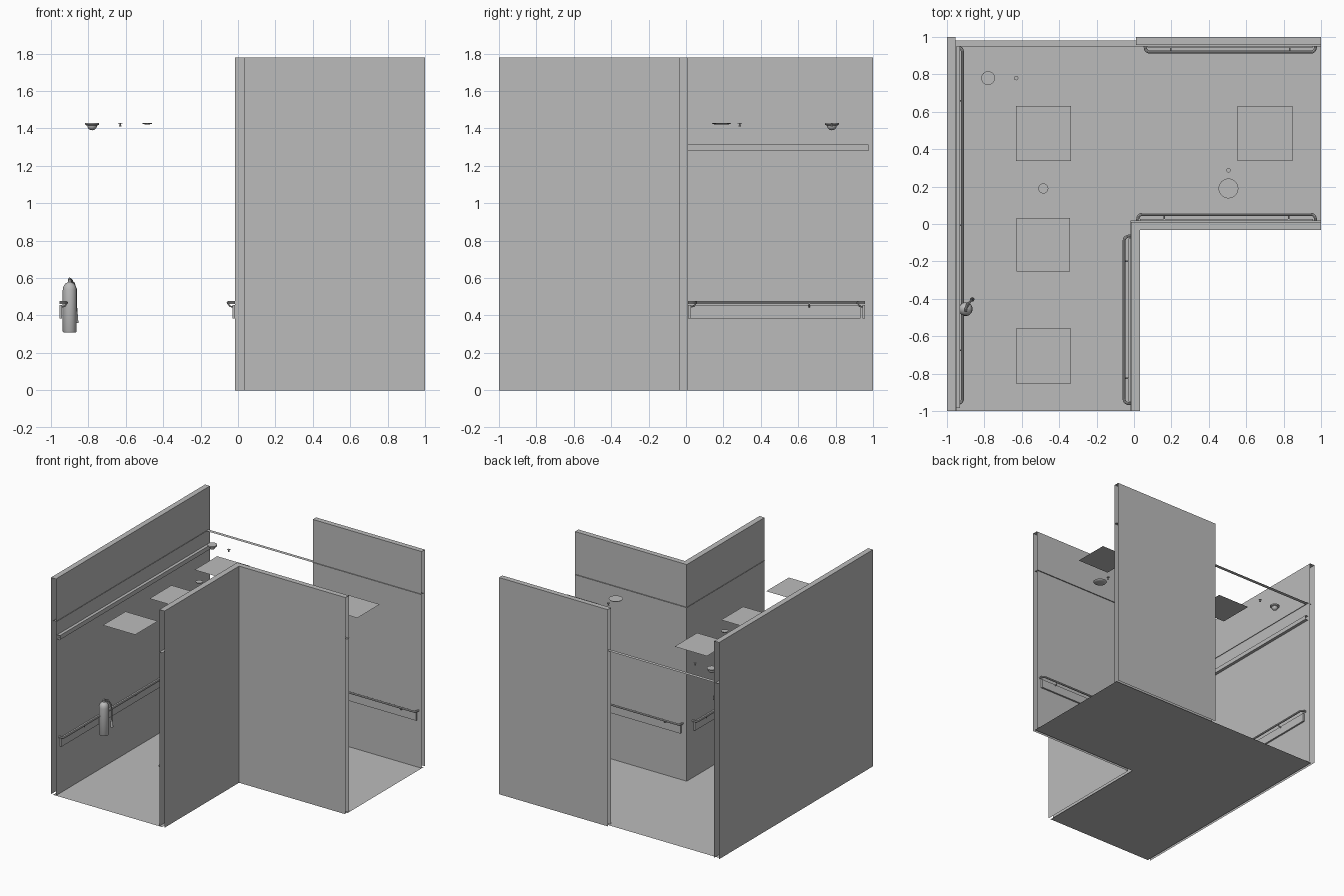
import bpy, bmesh, math
from mathutils import Vector

cube = bpy.data.objects.get("Cube")
if cube:
    bpy.data.objects.remove(cube, do_unlink=True)

grey = bpy.data.materials.new("plain_grey")
grey.use_nodes = True
grey.diffuse_color = (0.5, 0.5, 0.5, 1)
grey.node_tree.nodes["Principled BSDF"].inputs["Base Color"].default_value = (0.5, 0.5, 0.5, 1)

H = 1.78      # wall height
CEIL = 1.43   # ceiling level


def add(name, mesh, smooth=False):
    ob = bpy.data.objects.new(name, mesh)
    bpy.context.collection.objects.link(ob)
    mesh.materials.clear()
    mesh.materials.append(grey)
    if smooth:
        bpy.ops.object.select_all(action='DESELECT')
        ob.select_set(True)
        bpy.context.view_layer.objects.active = ob
        bpy.ops.object.shade_smooth_by_angle(angle=math.radians(40))
    return ob


def finish(name, bm, smooth=False):
    mesh = bpy.data.meshes.new(name)
    bm.to_mesh(mesh)
    bm.free()
    return add(name, mesh, smooth)


def loft(name, rows):
    """Open surface through rows of points."""
    bm = bmesh.new()
    grid = [[bm.verts.new(p) for p in row] for row in rows]
    for a, b in zip(grid, grid[1:]):
        for i in range(len(a) - 1):
            bm.faces.new((a[i], a[i + 1], b[i + 1], b[i]))
    return finish(name, bm)


def sheet(name, outline, z):
    bm = bmesh.new()
    bm.faces.new([bm.verts.new((x, y, z)) for x, y in outline])
    return finish(name, bm)


def box(name, lo, hi):
    lo, hi = Vector(lo), Vector(hi)
    bm = bmesh.new()
    bmesh.ops.create_cube(bm, size=1)
    for v in bm.verts:
        v.co = (lo + hi) / 2 + Vector(c * abs(d) for c, d in zip(v.co, hi - lo))
    return finish(name, bm)


def lathe(name, x, y, profile, sides=24):
    bm = bmesh.new()
    vs = [bm.verts.new((x + r, y, z)) for r, z in profile]
    es = [bm.edges.new(p) for p in zip(vs, vs[1:])]
    bmesh.ops.spin(bm, geom=vs + es, cent=(x, y, 0), axis=(0, 0, 1),
                   angle=math.tau, steps=sides)
    bmesh.ops.remove_doubles(bm, verts=bm.verts, dist=0.0002)
    bmesh.ops.recalc_face_normals(bm, faces=bm.faces)
    return finish(name, bm, True)


def tube(name, points, radius):
    cu = bpy.data.curves.new(name, 'CURVE')
    cu.dimensions = '3D'
    cu.bevel_depth = radius
    cu.bevel_resolution = 2
    cu.use_fill_caps = True
    sp = cu.splines.new('POLY')
    sp.points.add(len(points) - 1)
    for p, q in zip(sp.points, points):
        p.co = (*q, 1)
    tmp = bpy.data.objects.new(name + "_path", cu)
    bpy.context.collection.objects.link(tmp)
    dg = bpy.context.evaluated_depsgraph_get()
    mesh = bpy.data.meshes.new_from_object(tmp.evaluated_get(dg))
    bpy.data.objects.remove(tmp, do_unlink=True)
    return add(name, mesh, True)


def wall(name, inner, outer):
    """Hollow wall, open at the ends and the bottom."""
    loft(name, [[(*i, 0), (*i, H), (*o, H), (*o, 0)] for i, o in zip(inner, outer)])


# Walls and floor
wall("left_side_wall", [(-.955, -1), (-.955, 1)], [(-1, -1), (-1, 1)])
wall("back_wall", [(.01, .957), (1, .957)], [(.01, 1), (1, 1)])
wall("inner_corner_wall", [(-.015, -1), (-.015, .012), (1, .012)],
     [(.032, -1), (.032, -.032), (1, -.032)])
sheet("floor", [(-.98, -1), (.01, -1), (.01, -.01), (1, -.01), (1, .98), (-.98, .98)], 0)

# Narrow ceiling edge strips
for name, a, b in (
        ("outer_ceiling_strip", [(-.98, -1), (-.98, .98), (1, .98)], [(-.95, -1), (-.95, .95), (1, .95)]),
        ("inner_ceiling_strip", [(.01, -1), (.01, -.01), (1, -.01)], [(-.02, -1), (-.02, .02), (1, .02)])):
    loft(name, [[(*p, CEIL) for p in row] for row in (a, b)])

# High trunking along the long wall
loft("wall_trunking", [[(-.955, y, 1.315), (-.93, y, 1.315), (-.93, y, 1.28), (-.955, y, 1.28)]
                       for y in (-.985, .975)])


# Handrails: back plate, rounded rail and brackets
def handrail(name, start, end, normal):
    a, b, n = Vector((*start, 0)), Vector((*end, 0)), Vector((*normal, 0))
    u = (b - a).normalized()
    up = Vector((0, 0, 1))
    m = u * .012
    box(name + "_plate", a + m + up * .385, b - m + n * .014 + up * .455)
    r, reach, z = .025, .038, up * .468
    arc = [(r - r * math.cos(t), reach - r + r * math.sin(t))
           for t in (math.pi / 2 * i / 5 for i in range(6))]
    path = [a + z] + [a + u * s + n * o + z for s, o in arc]
    path += [b - u * s + n * o + z for s, o in reversed(arc)] + [b + z]
    tube(name + "_rail", path, .008)
    count = 3 if (b - a).length > 1.5 else 2
    for i in range(count):
        c = a.lerp(b, .15 + .7 * i / (count - 1))
        tube(name + "_bracket", [c + n * .01 + up * .445, c + n * .03 + up * .45,
                                 c + n * reach + up * .464], .004)


handrail("long_handrail", (-.955, -.96), (-.955, .945), (1, 0))
handrail("inner_side_handrail", (-.015, -.96), (-.015, -.065), (-1, 0))
handrail("inner_back_handrail", (.02, .014), (.97, .014), (0, 1))
handrail("back_handrail", (.06, .957), (.97, .957), (0, -1))

# Flat ceiling light panels
for x, y in ((-.485, .485), (.7, .485), (-.485, -.705)):
    h = .147
    sheet("ceiling_light_panel", [(x - h, y - h), (x + h, y - h), (x + h, y + h), (x - h, y + h)], CEIL)

# Stepped square air vent
bm = bmesh.new()
bmesh.ops.create_grid(bm, x_segments=1, y_segments=1, size=.143)
for v in bm.verts:
    v.co += Vector((-.485, -.11, CEIL))
bm.faces.ensure_lookup_table()
core = bm.faces[0]
for width, drop in ((.008, -.006), (.03, 0), (.012, -.005), (.022, .004), (.012, -.005), (.022, .003)):
    bmesh.ops.inset_region(bm, faces=[core], thickness=width, depth=drop)
finish("air_vent", bm)

# Round ceiling fittings
dome = [(.026 * math.cos(t), 1.416 - .026 * math.sin(t))
        for t in (math.pi / 2 * i / 6 for i in range(7))]
lathe("dome_camera", -.78, .78, [(0, CEIL), (.037, CEIL), (.037, 1.42), (.03, 1.416)] + dome)
lathe("ceiling_speaker", .505, .19, [(0, CEIL), (.053, CEIL), (.048, 1.424), (.03, 1.42), (0, 1.42)], 32)
lathe("smoke_detector", -.485, .19, [(0, CEIL), (.027, CEIL), (.024, 1.423), (0, 1.421)])
for x, y in ((-.63, .78), (.505, .287)):
    lathe("sprinkler", x, y, [(0, CEIL), (.012, CEIL), (.011, 1.427), (.004, 1.426),
                              (.004, 1.415), (.007, 1.414), (.007, 1.411), (0, 1.411)], 12)

# Fire extinguisher
ex, ey = -.9, -.455
lathe("extinguisher_body", ex, ey, [(0, .31), (.034, .31), (.037, .315), (.037, .535), (.034, .555),
                                    (.024, .57), (.01, .578), (.01, .595), (0, .595)])
tube("extinguisher_handle", [(ex, ey - .012, .59), (ex, ey, .597), (ex + .012, ey + .035, .585)], .006)
tube("extinguisher_hose", [(ex, ey, .583), (ex + .02, ey + .035, .575), (ex + .033, ey + .05, .54),
                           (ex + .035, ey + .052, .42)], .006)
lathe("extinguisher_nozzle", ex + .035, ey + .052, [(0, .42), (.007, .42), (.012, .36), (0, .36)], 12)
